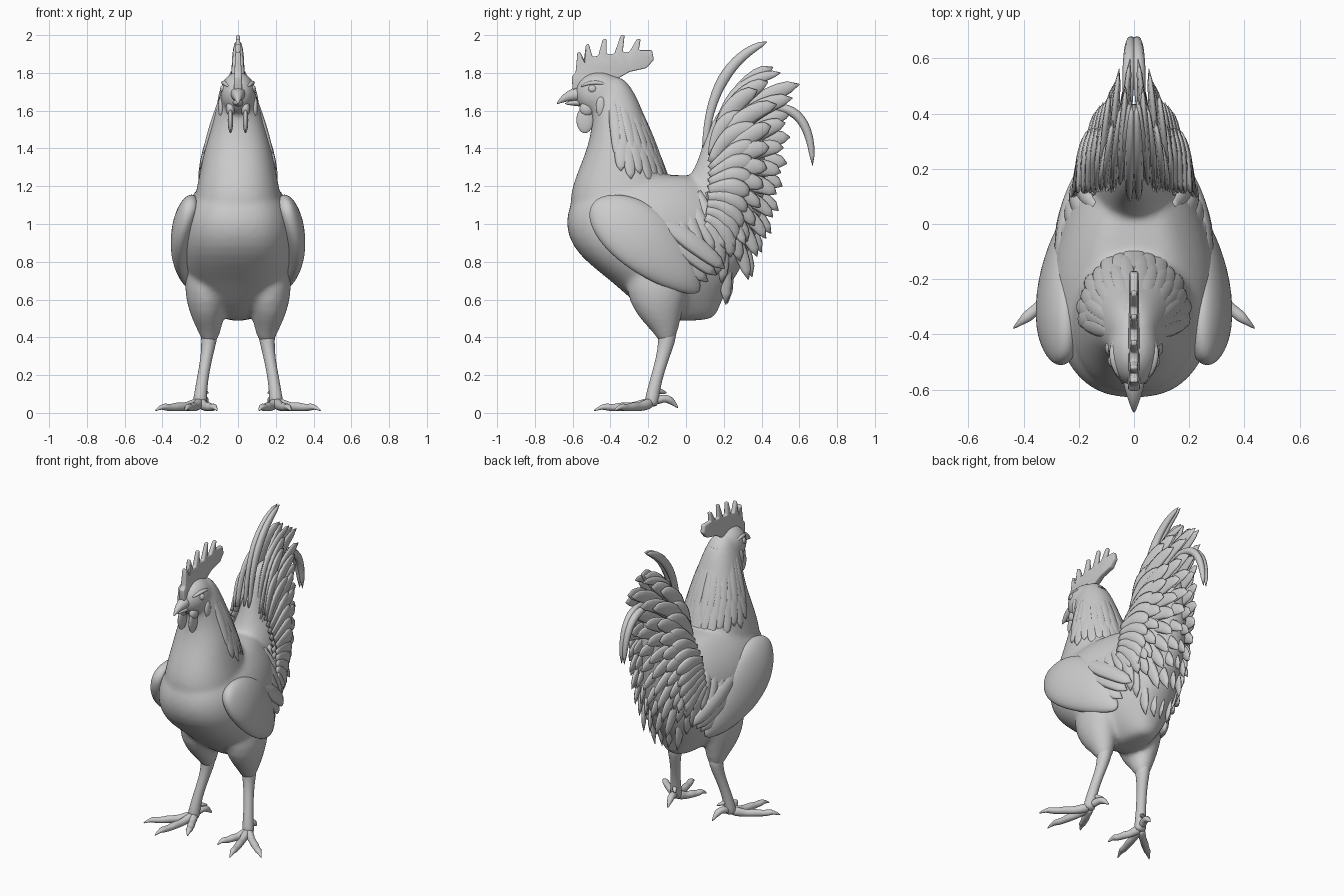
import bpy, bmesh, math
from mathutils import Vector as V


def finish(name, bm, mirror=False, subsurf=0, remesh=0):
    bmesh.ops.recalc_face_normals(bm, faces=bm.faces)
    for f in bm.faces:
        f.smooth = True
    me = bpy.data.meshes.new(name)
    bm.to_mesh(me)
    bm.free()
    ob = bpy.data.objects.new(name, me)
    bpy.context.collection.objects.link(ob)
    if mirror:
        m = ob.modifiers.new("mirror", 'MIRROR')
        m.use_mirror_merge = False
    if subsurf:
        m = ob.modifiers.new("subsurf", 'SUBSURF')
        m.levels = m.render_levels = subsurf
    if remesh:
        m = ob.modifiers.new("fuse", 'REMESH')
        m.mode, m.voxel_size, m.use_smooth_shade = 'VOXEL', remesh, True
        m = ob.modifiers.new("relax", 'SMOOTH')
        m.factor, m.iterations = 0.5, 10
    return ob


def skin(bm, rings):
    rows = [[bm.verts.new(p) for p in r] for r in rings]
    n = len(rows[0])
    for a, b in zip(rows, rows[1:]):
        for i in range(n):
            bm.faces.new((a[i], a[(i + 1) % n], b[(i + 1) % n], b[i]))
    bm.faces.new(rows[0])
    bm.faces.new(rows[-1])


def spow(v, e):
    return math.copysign(abs(v) ** e, v)


def stack(bm, table, e=0.9, taper=0, n=24):
    # horizontal slices: (z, front y, back y, half width), narrowing to the rear by taper
    rings = []
    for z, yf, yb, w in table:
        ring = []
        for t in [2 * math.pi * i / n for i in range(n)]:
            y = (yf + yb) / 2 + (yb - yf) / 2 * spow(math.sin(t), e)
            ring.append(V((w * spow(math.cos(t), e) * (1 - taper * max(0, y + .18)), y, z)))
        rings.append(ring)
    skin(bm, rings)


def tube(bm, pts, wide, thick, normal=(1, 0, 0), n=8):
    # elliptical sections along a path; normal is the thin direction
    pts, nrm, rings = [V(p) for p in pts], V(normal), []
    for i, p in enumerate(pts):
        t = (pts[min(i + 1, len(pts) - 1)] - pts[max(i - 1, 0)]).normalized()
        s = t.cross(nrm).normalized()
        u = s.cross(t)
        rings.append([p + s * wide[i] * math.cos(2 * math.pi * k / n) + u * thick[i] * math.sin(2 * math.pi * k / n)
                      for k in range(n)])
    skin(bm, rings)


def feather(bm, p0, p1, p2, w, th=0.012, normal=(1, 0, 0), n=10):
    p0, p1, p2 = V(p0), V(p1), V(p2)
    ts = [i / n for i in range(n + 1)]
    pts = [p0 * (1 - t) ** 2 + p1 * 2 * t * (1 - t) + p2 * t * t for t in ts]
    prof = [max(0.06, (0.5 + 0.5 * min(1, 2 * t)) * math.sqrt(1 - t ** 5)) for t in ts]
    tube(bm, pts, [w * k for k in prof], [th * k for k in prof], normal)


def ball(bm, c, r):
    for v in bmesh.ops.create_uvsphere(bm, u_segments=16, v_segments=10, radius=1)['verts']:
        v.co = V((v.co.x * r[0] + c[0], v.co.y * r[1] + c[1], v.co.z * r[2] + c[2]))


# Body: neck, torso, tail core, head and thighs fused together
neck = [(1.79, -.44, -.34, .05), (1.7, -.52, -.27, .095), (1.6, -.50, -.23, .123), (1.5, -.50, -.19, .15),
        (1.4, -.525, -.16, .178), (1.3, -.565, -.12, .198), (1.2, -.605, -.08, .218), (1.1, -.62, -.06, .24),
        (1.0, -.6, -.08, .22)]
bm = bmesh.new()
stack(bm, neck)
stack(bm, [(1.265, -.36, .06, .12), (1.22, -.51, .13, .19), (1.15, -.595, .2, .25), (1.07, -.63, .26, .29),
           (.98, -.64, .31, .31), (.88, -.605, .33, .31), (.79, -.52, .31, .295), (.7, -.40, .25, .265),
           (.6, -.29, .19, .20), (.53, -.2, .17, .13), (.485, -.1, .13, .08)], .8, .75)
stack(bm, [(1.66, .2, .36, .03), (1.5, .11, .42, .065), (1.4, .08, .44, .09), (1.3, .05, .44, .12),
           (1.2, -.02, .43, .145), (1.05, -.1, .41, .16), (.9, -.1, .37, .165), (.78, 0, .30, .15)])
ball(bm, (0, -.46, 1.69), (.098, .135, .118))
for s in (1, -1):
    tube(bm, [(s * .15, -.13, .86), (s * .165, -.15, .70), (s * .167, -.15, .60), (s * .16, -.125, .51),
              (s * .15, -.105, .44), (s * .15, -.1, .36)],
         [.16, .185, .16, .115, .072, .038], [.11, .125, .115, .09, .066, .038], n=12)
finish("body", bm, subsurf=1, remesh=.014)

# Wings: broad folded blade plus flight feathers tucked under its rear edge
bm = bmesh.new()
tube(bm, [(.25, -.50, 1.10), (.258, -.46, 1.08), (.278, -.36, 1.02), (.282, -.22, .92), (.262, -.1, .80),
          (.225, .01, .70), (.19, .07, .64)], [.03, .10, .165, .185, .145, .085, .02],
     [.025, .05, .072, .07, .058, .04, .01], (1, .12, .2), 16)
finish("wing", bm, True, 2)
bm = bmesh.new()
for i in range(4):
    feather(bm, (.265, -.28 + .03 * i, .93 + .04 * i), (.285, -.10 + .04 * i, .84 + .03 * i),
            (.19, .07 + .045 * i, .66 + .035 * i), .055, .02, (1, .5, .1))
finish("flight_feathers", bm, True)


# Neck hackle feathers lying on the neck surface
def on_neck(z, a, out):
    for hi, lo in zip(neck, neck[1:]):
        if hi[0] >= z >= lo[0]:
            k = (hi[0] - z) / (hi[0] - lo[0])
            _, yf, yb, w = [p + (q - p) * k for p, q in zip(hi, lo)]
            return V(((w + out) * math.sin(a), (yf + yb) / 2 + ((yb - yf) / 2 + out) * math.cos(a), z))


bm = bmesh.new()
for row, (top, tip) in enumerate([(1.55, 1.19), (1.72, 1.26)]):
    for i in range(8):
        a = math.radians(3 + 6 * row + 12.5 * i)
        end = tip + .035 * (i % 2) + .008 * i
        mid = (top + end) / 2
        feather(bm, on_neck(top, a, -.01), on_neck(mid, a, .002), on_neck(end, a, .002),
                .036 - .006 * row, .01, (math.sin(a), math.cos(a), .3))
finish("neck_hackles", bm, True)

# Tail: fanned rows of feathers, upright at the top and drooping at the bottom
bm = bmesh.new()
tips = [(.46, 1.83), (.60, 1.74), (.56, 1.60), (.55, 1.46), (.535, 1.32), (.51, 1.20), (.49, 1.07),
        (.45, .95), (.40, .85), (.35, .72), (.22, .58)]
for row, (k, x) in enumerate([(1, .15), (.92, .55), (.74, .9), (.54, 1.1)]):
    for i, (y, z) in enumerate(tips):
        f = i / (len(tips) - 1)
        base = V((0, .14 - .04 * f, 1.36 - .36 * f))
        end = base + (V((0, y, z)) - base) * k
        end.z -= .04 * (row % 2)
        off = x * min(.15, .085 + .13 * f)
        base.x, end.x = off + .02 + .035 * f, off
        mid = (base + end) / 2 + V((.015, .02 + .05 * f, .11 * k))
        if i < 2:
            mid += V((0, -.07, .04))
        feather(bm, base, mid, end, .05 if i < 6 else .042, .016, (1, .25, 0))
finish("tail_feathers", bm, True)

# Long sickle feathers, close together on the centre line
bm = bmesh.new()
feather(bm, (.015, .10, 1.40), (.02, .13, 1.85), (.008, .43, 1.965), .03, .02, n=16)
feather(bm, (.05, .15, 1.40), (.05, .2, 1.76), (.03, .50, 1.80), .035, .015, n=16)
feather(bm, (.03, .25, 1.55), (.016, .66, 1.76), (.01, .67, 1.31), .026, .024, n=16)
finish("sickle_feathers", bm, True)

# Saddle feathers running from the back down the flanks
bm = bmesh.new()
for i in range(6):
    y = -.10 + .055 * i
    feather(bm, (.14, y, 1.17), (.27 - .022 * i, y + .05, 1.06), (.255 - .018 * i, y + .14, .84 + .01 * i),
            .038, .018, (1, .3, .3))
finish("saddle_feathers", bm, True)

# Comb: bevelled flat outline, thinner towards the points
outline = [(-.60, 1.71), (-.605, 1.78), (-.585, 1.80), (-.58, 1.85), (-.575, 1.91), (-.56, 1.91), (-.54, 1.87),
           (-.53, 1.95), (-.515, 1.955), (-.495, 1.885), (-.465, 1.89), (-.44, 1.98), (-.42, 1.98), (-.42, 1.90),
           (-.38, 1.90), (-.345, 2.0), (-.325, 2.0), (-.335, 1.91), (-.30, 1.91), (-.26, 1.98), (-.24, 1.98),
           (-.25, 1.92), (-.18, 1.92), (-.17, 1.87), (-.21, 1.825), (-.30, 1.805), (-.36, 1.77), (-.5, 1.74)]
bm = bmesh.new()
face = bm.faces.new([bm.verts.new((-.02, y, z)) for y, z in outline])
ext = bmesh.ops.extrude_face_region(bm, geom=[face])
bmesh.ops.translate(bm, verts=[g for g in ext['geom'] if isinstance(g, bmesh.types.BMVert)], vec=(.04, 0, 0))
for v in bm.verts:
    v.co.x *= 1.15 - 2.2 * (v.co.z - 1.71)
comb = finish("comb", bm)
b = comb.modifiers.new("round", 'BEVEL')
b.width, b.segments = .012, 3

# Beak: upper hooked part and lower part
bm = bmesh.new()
tube(bm, [(0, -.54, 1.69), (0, -.60, 1.685), (0, -.65, 1.665), (0, -.685, 1.635)], [.05, .035, .02, .003],
     [.05, .035, .018, .003], n=12)
tube(bm, [(0, -.53, 1.645), (0, -.59, 1.643), (0, -.645, 1.637)], [.03, .018, .004], [.04, .024, .005], n=12)
finish("beak", bm, subsurf=1)

# Eyes and brows
bm = bmesh.new()
ball(bm, (.077, -.495, 1.715), (.018, .024, .022))
tube(bm, [(.045, -.56, 1.725), (.07, -.51, 1.75), (.075, -.45, 1.748), (.06, -.41, 1.73)],
     [.006, .013, .013, .005], [.012, .02, .02, .01])
finish("eye", bm, True, 1)

# Wattles and ear lobes
bm = bmesh.new()
ball(bm, (.04, -.535, 1.55), (.015, .047, .07))
ball(bm, (.04, -.525, 1.61), (.025, .04, .04))
ball(bm, (.09, -.45, 1.62), (.016, .028, .055))
finish("wattle", bm, True, 1)

# Legs: shank, toes with claws, hind toe and spur
bm = bmesh.new()
tube(bm, [(.15, -.10, .46), (.153, -.10, .38), (.167, -.125, .29), (.19, -.16, .17), (.2, -.18, .08), (.205, -.185, .03)],
     [.06, .046, .034, .032, .038, .037], [.055, .041, .031, .031, .036, .042], n=12)
for tip in [(.44, -.38), (.28, -.49), (.11, -.38)]:
    a, e = V((.2, -.18, .055)), V((tip[0], tip[1], .012))
    pts = [a.lerp(e, t) for t in (0, .2, .35, .5, .65, .78, .86, 1)]
    for p, z in zip(pts, (.055, .04, .03, .034, .026, .032, .032, .01)):
        p.z = z
    tube(bm, pts, [.034, .026, .022, .028, .02, .025, .014, .004], [.034, .03, .024, .027, .02, .022, .013, .004], (0, 0, 1))
tube(bm, [(.2, -.17, .06), (.185, -.12, .08), (.175, -.085, .07), (.17, -.065, .05), (.165, -.04, .025)],
     [.028, .023, .025, .014, .004], [.028, .023, .025, .013, .004], n=8)
tube(bm, [(.19, -.15, .12), (.17, -.125, .11), (.155, -.1, .105)], [.02, .013, .003], [.02, .013, .003])
finish("leg", bm, True, 1)
